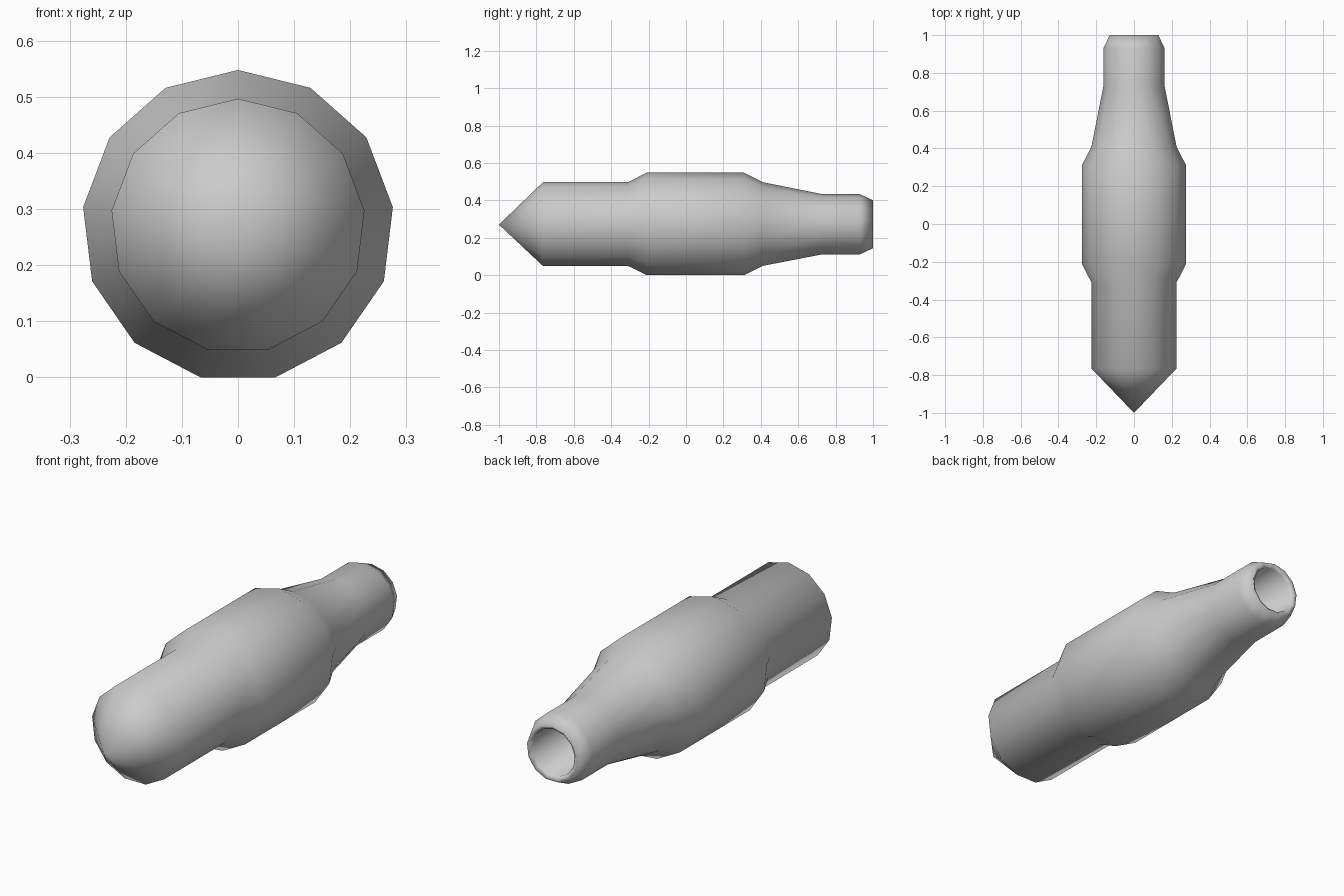
import bpy, bmesh, math

if "Cube" in bpy.data.objects:
    bpy.data.objects.remove(bpy.data.objects["Cube"])

SIDES = 13
R = 0.278
CZ = R * math.cos(math.pi / SIDES)   # lowest flat rests on z = 0

# (y, radius) lathe profile: nose tip, body, neck, rim, bore
PROFILE = [(-1.0, 0), (-0.765, 0.227), (-0.31, 0.227), (-0.21, R),
           (0.31, R), (0.41, 0.227), (0.73, 0.163), (0.93, 0.163),
           (1.0, 0.13), (0.985, 0.11), (0.70, 0.10), (0.68, 0)]


def lathe(name, profile):
    bm = bmesh.new()
    rings = []
    for y, r in profile:
        if r == 0:
            rings.append([bm.verts.new((0, y, CZ))] * SIDES)
            continue
        ring = []
        for i in range(SIDES):
            a = math.pi / 2 + 2 * math.pi * i / SIDES
            ring.append(bm.verts.new((r * math.cos(a), y, CZ + r * math.sin(a))))
        rings.append(ring)
    for a, b in zip(rings, rings[1:]):
        for i in range(SIDES):
            j = (i + 1) % SIDES
            corners = list(dict.fromkeys((a[i], a[j], b[j], b[i])))
            bm.faces.new(corners).smooth = True
    bmesh.ops.recalc_face_normals(bm, faces=bm.faces)
    mesh = bpy.data.meshes.new(name)
    bm.to_mesh(mesh)
    bm.free()
    obj = bpy.data.objects.new(name, mesh)
    bpy.context.collection.objects.link(obj)
    return obj


# One turned body with pointed nose and hollow rear neck
lathe("turned_body", PROFILE)
